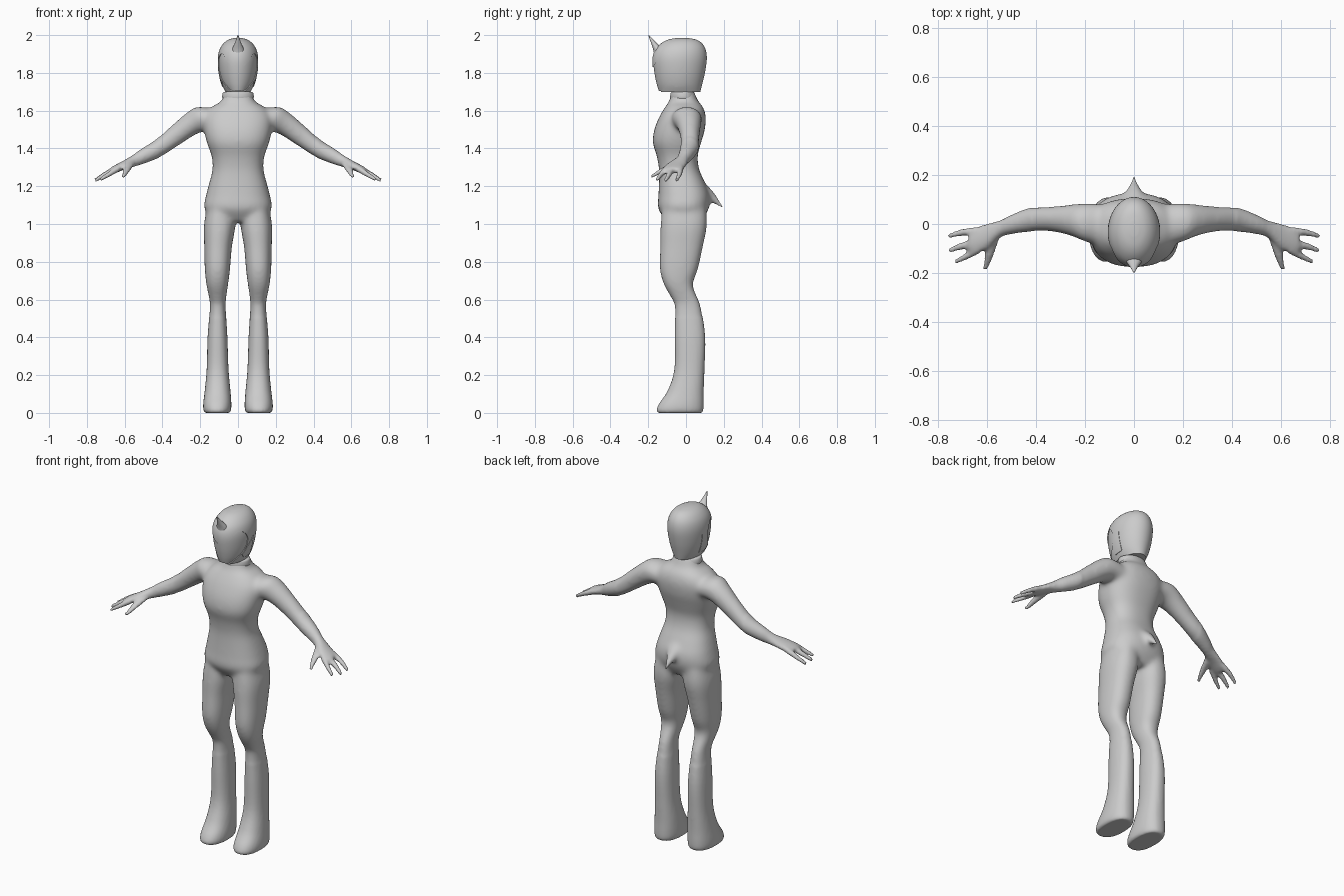
import bpy, bmesh, math
from mathutils import Vector

if "Cube" in bpy.data.objects:
    bpy.data.objects.remove(bpy.data.objects["Cube"], do_unlink=True)

GREY = (0.6, 0.6, 0.6, 1)
mat = bpy.data.materials.new("plain grey")
mat.use_nodes = True
mat.diffuse_color = GREY
mat.node_tree.nodes["Principled BSDF"].inputs["Base Color"].default_value = GREY

X, Y, Z = Vector((1, 0, 0)), Vector((0, 1, 0)), Vector((0, 0, 1))
ARM_UP = Vector((0.4, 0, 1)).normalized()


def spline(rows, steps):
    """Catmull-Rom interpolation of rows of ring values."""
    out = []
    for i in range(len(rows) - 1):
        a, b, c, d = (rows[max(0, min(len(rows) - 1, i + k))] for k in (-1, 0, 1, 2))
        for s in range(steps):
            t = s / steps
            out.append([0.5 * (2 * q + (r - p) * t + (2 * p - 5 * q + 4 * r - w) * t * t
                               + (3 * q - p - 3 * r + w) * t ** 3)
                        for p, q, r, w in zip(a, b, c, d)])
    return out + [list(rows[-1])]


def loft(bm, rows, u=X, v=Y, power=2.0, side=1, segs=32, steps=5):
    """Closed tube through rows of (x, y, z, radius along u, radius along v)."""
    rings = []
    for x, y, z, ru, rv in spline(rows, steps):
        ring = []
        for k in range(segs):
            a = 2 * math.pi * k / segs
            c, s = math.cos(a), math.sin(a)
            p = (Vector((x, y, z))
                 + u * ru * math.copysign(abs(c) ** (2 / power), c)
                 + v * rv * math.copysign(abs(s) ** (2 / power), s))
            ring.append(bm.verts.new((p.x * side, p.y, p.z)))
        rings.append(ring)
    for a, b in zip(rings, rings[1:]):
        for k in range(segs):
            n = (k + 1) % segs
            bm.faces.new((a[k], a[n], b[n], b[k]))
    bm.faces.new(rings[0][::-1])
    bm.faces.new(rings[-1])


def make(name, bm):
    bmesh.ops.recalc_face_normals(bm, faces=bm.faces)
    mesh = bpy.data.meshes.new(name)
    bm.to_mesh(mesh)
    bm.free()
    mesh.materials.append(mat)
    ob = bpy.data.objects.new(name, mesh)
    bpy.context.collection.objects.link(ob)
    return ob


def activate(ob):
    bpy.ops.object.select_all(action='DESELECT')
    ob.select_set(True)
    bpy.context.view_layer.objects.active = ob


def apply_modifier(ob, kind, **settings):
    mod = ob.modifiers.new(kind.title(), kind)
    for key, value in settings.items():
        setattr(mod, key, value)
    activate(ob)
    bpy.ops.object.modifier_apply(modifier=mod.name)


def smooth(ob, angle=40):
    activate(ob)
    bpy.ops.object.shade_smooth_by_angle(angle=math.radians(angle))


def upright(rows):
    """Rows of (z, left x, right x, front y, back y) to loft rows."""
    return [((a + b) / 2, (f + k) / 2, z, (b - a) / 2, (k - f) / 2) for z, a, b, f, k in rows]


# Body: torso, tail, legs, arms and hands fused into one skin
body = bmesh.new()
torso = [(1.01, .12, -.10, .08), (1.08, .178, -.147, .12), (1.15, .17, -.146, .125),
         (1.22, .152, -.143, .10), (1.29, .135, -.143, .07), (1.36, .14, -.155, .062),
         (1.43, .165, -.176, .08), (1.50, .18, -.168, .10), (1.57, .18, -.14, .105),
         (1.62, .14, -.11, .09), (1.65, .09, -.09, .065), (1.71, .07, -.07, .04)]
loft(body, upright([(z, -w, w, f, k) for z, w, f, k in torso]), power=2.4)
loft(body, [(0, .06, 1.20, .06, .04), (0, .11, 1.165, .045, .032),
            (0, .15, 1.13, .025, .022), (0, .197, 1.085, .009, .009)],
     v=Vector((0, .7, .7)), segs=16)

leg = [(1.12, .03, .155, -.12, .10), (1.0, .014, .18, -.135, .112),
       (.88, .032, .179, -.137, .09), (.76, .042, .176, -.139, .064),
       (.68, .052, .168, -.118, .037), (.61, .062, .154, -.08, .062),
       (.56, .065, .149, -.06, .08), (.40, .056, .161, -.059, .102),
       (.23, .05, .166, -.062, .098), (.12, .04, .176, -.096, .094),
       (.05, .035, .184, -.142, .094), (.015, .037, .183, -.156, .092),
       (0, .045, .176, -.15, .085)]
arm = [(.10, 0, 1.545, .08, .07), (.19, .005, 1.556, .08, .07),
       (.25, .015, 1.53, .066, .063), (.333, .02, 1.468, .052, .056),
       (.42, .018, 1.402, .049, .047), (.50, -.002, 1.36, .039, .039),
       (.545, -.02, 1.337, .035, .031), (.60, -.05, 1.313, .051, .023),
       (.65, -.068, 1.29, .053, .02), (.672, -.075, 1.281, .042, .016)]
fingers = [[(.625, -.03, 1.302, .02, .018), (.70, -.034, 1.266, .015, .014),
            (.757, -.05, 1.231, .011, .010)],
           [(.64, -.075, 1.295, .02, .018), (.71, -.092, 1.258, .015, .014),
            (.758, -.11, 1.229, .011, .010)],
           [(.63, -.10, 1.297, .02, .018), (.685, -.132, 1.262, .015, .014),
            (.731, -.155, 1.234, .011, .010)]]
thumb = [(.575, -.06, 1.315, .026, .018), (.592, -.13, 1.282, .019, .015),
         (.607, -.185, 1.25, .011, .010)]
for side in (1, -1):
    loft(body, upright(leg), power=2.3, side=side)
    loft(body, arm, u=Y, v=ARM_UP, side=side)
    for finger in fingers:
        loft(body, finger, u=Y, v=ARM_UP, side=side, segs=12)
    loft(body, thumb, u=X, v=Z, side=side, segs=12)
body = make("body", body)
apply_modifier(body, 'REMESH', mode='VOXEL', voxel_size=.008)

# Soften the joins strongly on the trunk, lightly on hands and feet
bm = bmesh.new()
bm.from_mesh(body.data)
trunk = [v for v in bm.verts if abs(v.co.x) < .42 and v.co.z > .5]
for verts, count in ((trunk, 18), (list(bm.verts), 3)):
    for _ in range(count):
        bmesh.ops.smooth_vert(bm, verts=verts, factor=.5,
                              use_axis_x=True, use_axis_y=True, use_axis_z=True)
bm.to_mesh(body.data)
bm.free()
body.data.materials.clear()
body.data.materials.append(mat)
smooth(body, 80)

# Collar with a slightly flared rim
bm = bmesh.new()
loft(bm, [(0, -.012, 1.635, .10, .085), (0, -.014, 1.655, .083, .07),
          (0, -.016, 1.675, .084, .068), (0, -.018, 1.695, .08, .062),
          (0, -.018, 1.70, .07, .054)], segs=40)
smooth(make("collar", bm), 50)


# Head shell, reused at three sizes for helmet, visor and side panels
def head(name, scale):
    bm = bmesh.new()
    loft(bm, [(0, -.036, 1.70, .066, .112), (0, -.037, 1.74, .086, .123),
              (0, -.036, 1.80, .101, .136), (0, -.034, 1.87, .107, .144),
              (0, -.03, 1.92, .099, .135), (0, -.024, 1.955, .078, .110),
              (0, -.02, 1.976, .05, .075), (0, -.02, 1.985, .018, .028)],
         segs=56, steps=4)
    centre = Vector((0, -.035, 1.84))
    for v in bm.verts:
        v.co = centre + (v.co - centre) * scale
    return make(name, bm)


def side_cutter(name, outline):
    """Prism across the head from a (y, z) outline."""
    bm = bmesh.new()
    face = bm.faces.new([bm.verts.new((-.3, y, z)) for y, z in outline])
    moved = bmesh.ops.extrude_face_region(bm, geom=[face])["geom"]
    bmesh.ops.translate(bm, vec=(.6, 0, 0),
                        verts=[g for g in moved if isinstance(g, bmesh.types.BMVert)])
    ob = make(name, bm)
    ob.hide_render = True
    return ob


helmet = head("helmet", 1)
visor = head("visor", .965)
panels = head("side_panels", 1.02)
opening = side_cutter("visor_cutter", [
    (-.25, 1.73), (-.178, 1.825), (-.145, 1.878), (-.12, 1.9), (-.095, 1.899),
    (-.07, 1.877), (-.055, 1.845), (-.058, 1.81), (-.08, 1.767), (-.11, 1.735),
    (-.14, 1.69), (-.15, 1.65), (-.25, 1.65)])
panel = side_cutter("panel_cutter", [
    (-.085, 1.755), (-.052, 1.80), (-.005, 1.845), (-.005, 1.73), (-.06, 1.725)])
apply_modifier(helmet, 'BOOLEAN', operation='DIFFERENCE', solver='EXACT', object=opening)
apply_modifier(panels, 'BOOLEAN', operation='INTERSECT', solver='EXACT', object=panel)
for cutter in (opening, panel):
    bpy.data.objects.remove(cutter, do_unlink=True)
for part in (helmet, visor, panels):
    smooth(part, 35)

# Horn on the brow
bm = bmesh.new()
loft(bm, [(0, -.135, 1.90, .038, .034), (0, -.147, 1.925, .032, .027),
          (0, -.168, 1.955, .018, .016), (0, -.185, 1.98, .009, .008),
          (0, -.198, 2.0, .002, .002)], segs=24)
smooth(make("horn", bm), 50)
